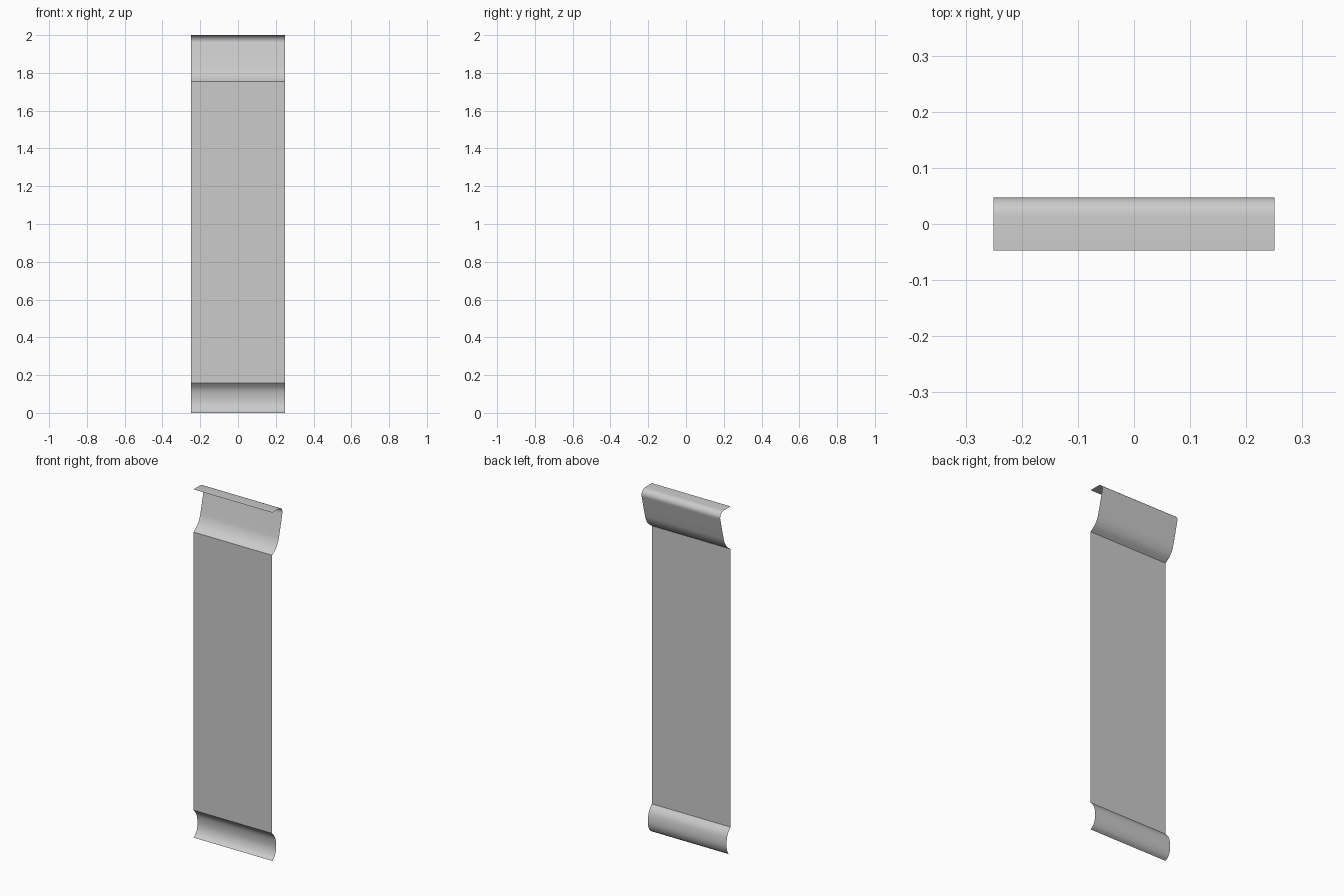
import bpy
import math

if "Cube" in bpy.data.objects:
    bpy.data.objects.remove(bpy.data.objects["Cube"])

HALF_WIDTH = 0.25
FRONT_Y = -0.047


def sheet(name, profile):
    """Zero-thickness sheet: a (y, z) profile swept across x."""
    verts = [(x, y, z) for y, z in profile for x in (-HALF_WIDTH, HALF_WIDTH)]
    faces = [(2 * i, 2 * i + 1, 2 * i + 3, 2 * i + 2) for i in range(len(profile) - 1)]
    mesh = bpy.data.meshes.new(name)
    mesh.from_pydata(verts, [], faces)
    obj = bpy.data.objects.new(name, mesh)
    bpy.context.collection.objects.link(obj)
    for p in mesh.polygons:
        p.use_smooth = True
    return obj


def spline(points, steps=4):
    """Catmull-Rom curve through the points."""
    pts = [points[0]] + points + [points[-1]]
    out = []
    for a, b, c, d in zip(pts, pts[1:], pts[2:], pts[3:]):
        for k in range(steps):
            t = k / steps
            out.append(tuple(0.5 * (2 * q + (r - p) * t + (2 * p - 5 * q + 4 * r - s) * t ** 2
                                    + (3 * q - p - 3 * r + s) * t ** 3)
                             for p, q, r, s in zip(a, b, c, d)))
    return out + [points[-1]]


# Flat main panel
sheet("panel", [(FRONT_Y, 0.158), (FRONT_Y, 1.755)])

# Foot: shallow channel bulging backwards
sheet("curled_foot", spline([(FRONT_Y, 0.0), (-0.026, 0.016), (-0.012, 0.05),
                             (-0.012, 0.09), (-0.022, 0.127), (FRONT_Y, 0.158)]))

# Head: sweeps back, leans up, rounds over to a flat front lip
bend = [(0.014 + 0.033 * math.cos(math.radians(a)), 1.967 + 0.033 * math.sin(math.radians(a)))
        for a in range(0, 91, 15)]
sweep = spline([(FRONT_Y, 1.755), (-0.014, 1.78), (0.008, 1.815),
                (0.02, 1.855), (0.034, 1.912), (0.047, 1.967)])
sheet("hooked_head", sweep[:-1] + bend + [(FRONT_Y, 2.0)])
